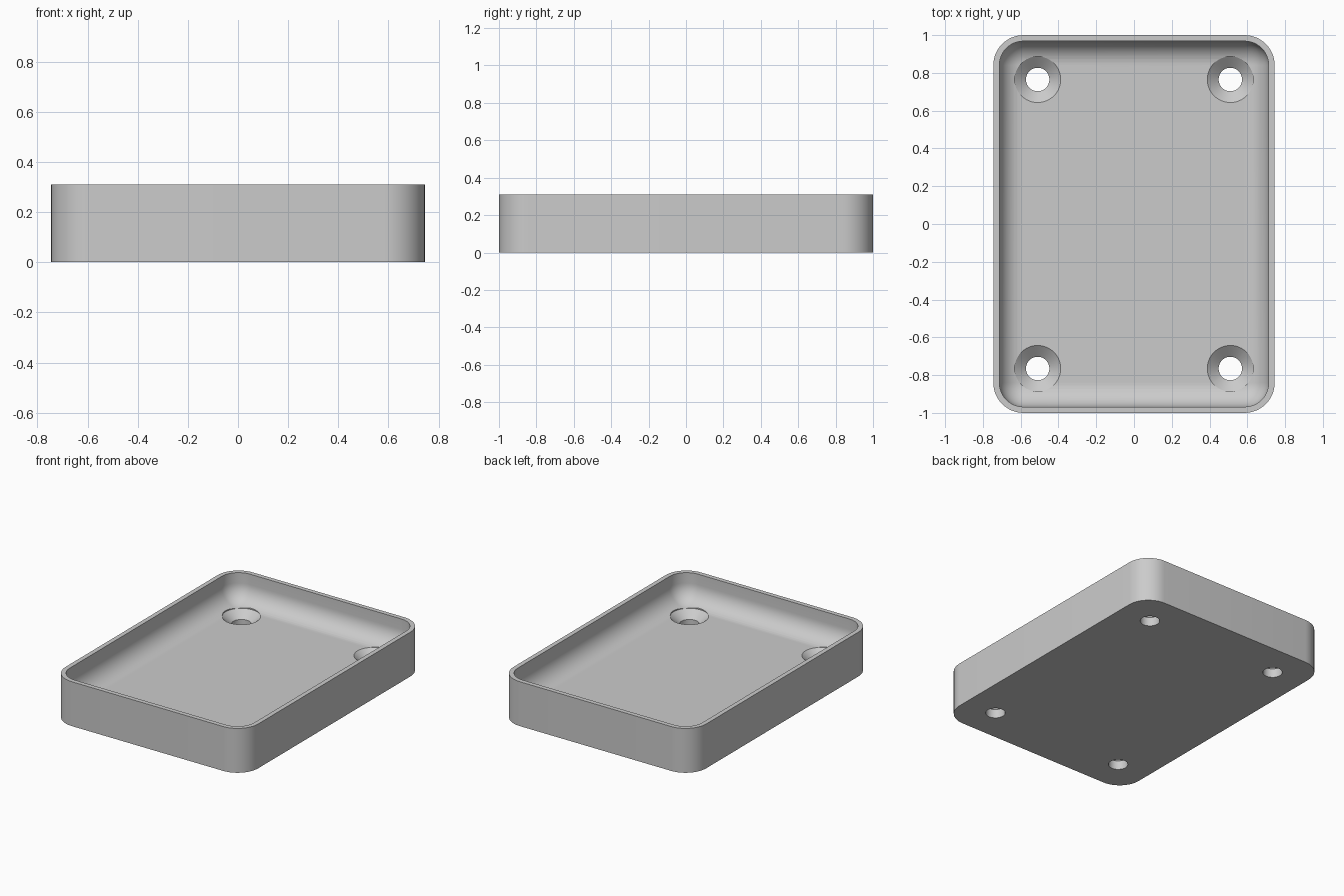
import bpy, bmesh
from math import sin, cos, pi, radians

HALF_X, HALF_Y, HEIGHT = 0.745, 1.0, 0.31
CORNER, WALL, FLOOR, FILLET = 0.16, 0.032, 0.112, 0.125
HOLE_X, HOLE_Y, HOLE_R, SINK_R, SINK_DEPTH = 0.51, 0.765, 0.062, 0.122, 0.05

if "Cube" in bpy.data.objects:
    bpy.data.objects.remove(bpy.data.objects["Cube"], do_unlink=True)

grey = bpy.data.materials.new("grey plastic")
grey.use_nodes = True
colour = (0.6, 0.6, 0.6, 1)
grey.diffuse_color = colour
grey.node_tree.nodes["Principled BSDF"].inputs["Base Color"].default_value = colour


def rounded_ring(bm, inset, z, steps=12):
    """Rounded rectangle outline, moved inwards by inset."""
    r = CORNER - inset
    verts = []
    for quarter, (sx, sy) in enumerate([(1, 1), (-1, 1), (-1, -1), (1, -1)]):
        for i in range(steps + 1):
            a = (quarter + i / steps) * pi / 2
            verts.append(bm.verts.new((sx * (HALF_X - CORNER) + r * cos(a),
                                       sy * (HALF_Y - CORNER) + r * sin(a), z)))
    return verts


def circle_ring(bm, x, y, r, z, count=48):
    return [bm.verts.new((x + r * cos(2 * pi * i / count),
                          y + r * sin(2 * pi * i / count), z)) for i in range(count)]


def skin(bm, rings):
    """Join successive rings with quads and cap both ends."""
    for a, b in zip(rings, rings[1:]):
        for i in range(len(a)):
            j = (i + 1) % len(a)
            bm.faces.new((a[i], a[j], b[j], b[i]))
    bm.faces.new(rings[0][::-1])
    bm.faces.new(rings[-1])


def make_object(name, bm):
    bmesh.ops.recalc_face_normals(bm, faces=bm.faces)
    mesh = bpy.data.meshes.new(name)
    bm.to_mesh(mesh)
    bm.free()
    mesh.materials.append(grey)
    obj = bpy.data.objects.new(name, mesh)
    bpy.context.collection.objects.link(obj)
    return obj


# Tray: outer wall, flat rim, straight inner wall, then a rounded cove to the floor
bm = bmesh.new()
rings = [rounded_ring(bm, 0, 0), rounded_ring(bm, 0, HEIGHT), rounded_ring(bm, WALL, HEIGHT)]
COVE_STEPS = 12
for k in range(COVE_STEPS + 1):
    a = k / COVE_STEPS * pi / 2
    rings.append(rounded_ring(bm, WALL + FILLET * (1 - cos(a)), FLOOR + FILLET * (1 - sin(a))))
skin(bm, rings)
tray = make_object("tray", bm)

# Countersunk screw holes in the four corners
bm = bmesh.new()
for x in (-HOLE_X, HOLE_X):
    for y in (-HOLE_Y, HOLE_Y):
        skin(bm, [circle_ring(bm, x, y, r, z) for r, z in (
            (HOLE_R, -0.1), (HOLE_R, FLOOR - SINK_DEPTH), (SINK_R, FLOOR), (SINK_R, HEIGHT))])
cutter = make_object("hole_cutter", bm)
cutter.hide_render = True

cut = tray.modifiers.new("screw_holes", 'BOOLEAN')
cut.operation = 'DIFFERENCE'
cut.solver = 'EXACT'
cut.object = cutter

bpy.ops.object.select_all(action='DESELECT')
bpy.context.view_layer.objects.active = tray
tray.select_set(True)
bpy.ops.object.modifier_apply(modifier=cut.name)
bpy.data.objects.remove(cutter, do_unlink=True)
bpy.ops.object.shade_smooth_by_angle(angle=radians(30))
